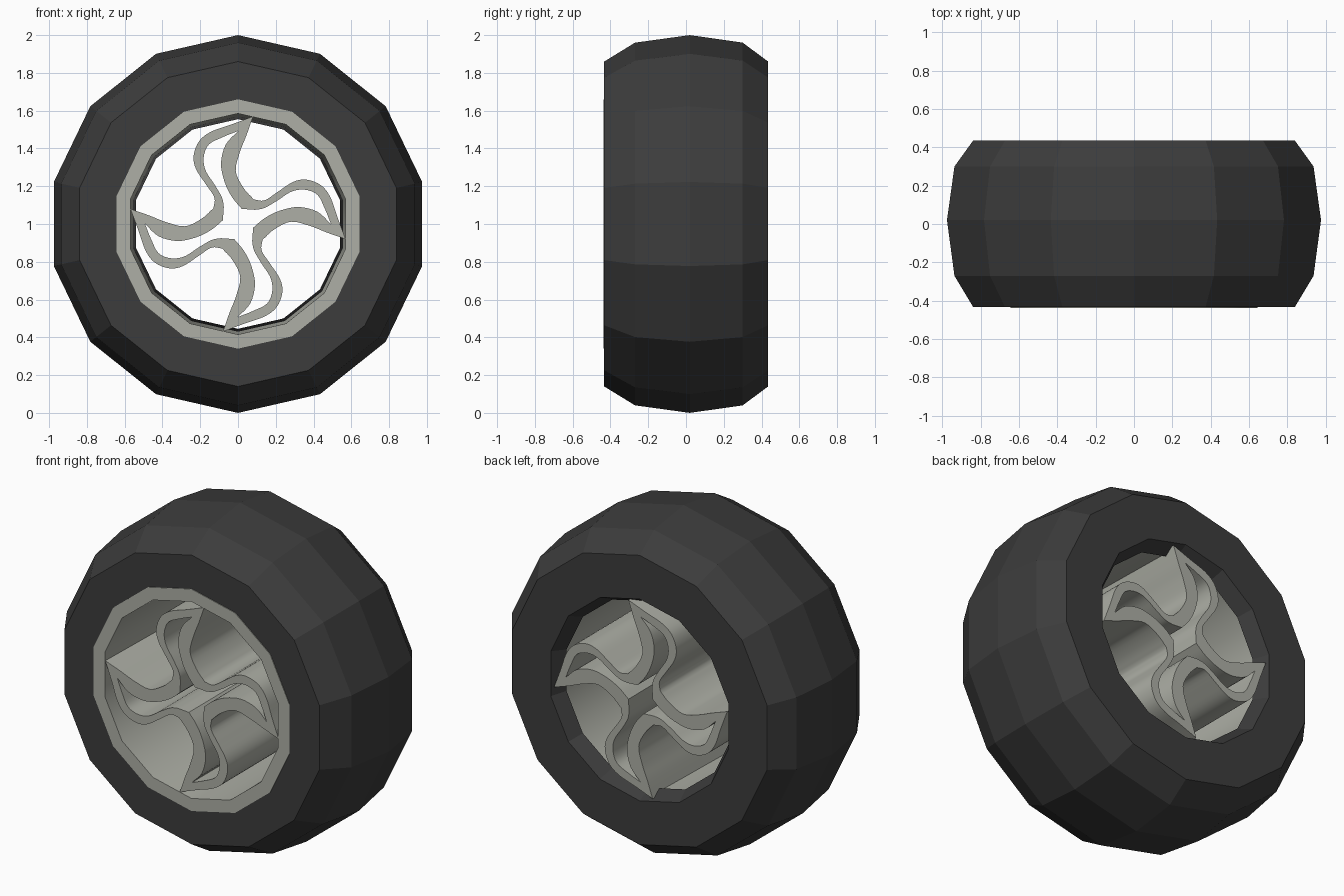
import bpy
from math import sin, cos, pi, radians
from mathutils import Vector

if "Cube" in bpy.data.objects:
    bpy.data.objects.remove(bpy.data.objects["Cube"])

SIDES = 14


def material(name, color):
    m = bpy.data.materials.new(name)
    m.diffuse_color = color
    m.use_nodes = True
    m.node_tree.nodes["Principled BSDF"].inputs["Base Color"].default_value = m.diffuse_color
    return m


rubber = material("rubber", (0.045, 0.045, 0.045, 1))
metal = material("metal", (0.42, 0.43, 0.38, 1))


def smooth(ob, angle):
    bpy.ops.object.select_all(action='DESELECT')
    ob.select_set(True)
    bpy.context.view_layer.objects.active = ob
    bpy.ops.object.shade_smooth_by_angle(angle=radians(angle))


def revolve(name, profile, mat):
    """Spin a (radius, y) profile around the wheel axle."""
    verts, faces, n = [], [], len(profile)
    for j in range(SIDES):
        a = 2 * pi * j / SIDES
        verts += [(r * sin(a), y, 1 + r * cos(a)) for r, y in profile]
    for j in range(SIDES):
        k = (j + 1) % SIDES
        faces += [(j*n + i, j*n + i + 1, k*n + i + 1, k*n + i) for i in range(n - 1)]
    me = bpy.data.meshes.new(name)
    me.from_pydata(verts, [], faces)
    me.materials.append(mat)
    ob = bpy.data.objects.new(name, me)
    bpy.context.collection.objects.link(ob)
    return ob


def soften(pts, steps=4):
    """Catmull-Rom curve through the points of an open path."""
    p = [Vector(q) for q in pts]
    p = [2 * p[0] - p[1]] + p + [2 * p[-1] - p[-2]]
    out = []
    for i in range(1, len(p) - 2):
        a, b, c, d = p[i - 1:i + 3]
        for s in range(steps):
            t = s / steps
            out.append(0.5 * (2*b + (c - a)*t + (2*a - 5*b + 4*c - d)*t*t
                              + (3*b - a - 3*c + d)*t**3))
    return out


def four_arms(paths):
    """Join softened paths into one arm and repeat it at quarter turns."""
    arm = [q for path in paths for q in soften(path)]
    loop = []
    for k in range(4):
        c, s = cos(k * pi / 2), sin(k * pi / 2)
        loop += [(x*c + z*s, z*c - x*s) for x, z in arm]
    return loop


# tyre: back lip, sidewall, tread, front sidewall
revolve("tyre", [(.555, .35), (.60, .435), (.86, .435), (.96, .30), (1, .02),
                 (.96, -.27), (.86, -.433), (.64, -.433)], rubber)

# rim: front ring and barrel
rim = revolve("rim", [(.66, -.42), (.66, -.437), (.585, -.437), (.57, .37)], metal)
smooth(rim, 30)

# spokes: hollow curved pinwheel running through the wheel
outer = four_arms([
    [(-.13, .084), (-.125, .14), (-.17, .21), (-.222, .29), (-.235, .36),
     (-.205, .44), (-.14, .49), (-.04, .525), (.08, .57)],
    [(.08, .57), (.045, .47), (.01, .38), (-.012, .28), (.03, .19), (.084, .13)]])
inner = four_arms([
    [(-.08, .02), (-.075, .09)],
    [(-.075, .09), (-.085, .14), (-.125, .21), (-.17, .28), (-.182, .35),
     (-.155, .42), (-.08, .46), (.0, .492)],
    [(.0, .492), (-.065, .42), (-.09, .32), (-.07, .22), (-.03, .14), (.02, .08)]])

cu = bpy.data.curves.new("spokes", 'CURVE')
cu.dimensions = '2D'
cu.fill_mode = 'BOTH'
cu.extrude = 0.43
for loop in (outer, inner):
    sp = cu.splines.new('POLY')
    sp.points.add(len(loop) - 1)
    for pt, (x, z) in zip(sp.points, loop):
        pt.co = (x, z, 0, 1)
    sp.use_cyclic_u = True
cu.materials.append(metal)
spokes = bpy.data.objects.new("spokes", cu)
bpy.context.collection.objects.link(spokes)
spokes.rotation_euler.x = pi / 2
spokes.location = (0, -.003, 1)
bpy.ops.object.select_all(action='DESELECT')
spokes.select_set(True)
bpy.context.view_layer.objects.active = spokes
bpy.ops.object.convert(target='MESH')
smooth(bpy.context.view_layer.objects.active, 40)
